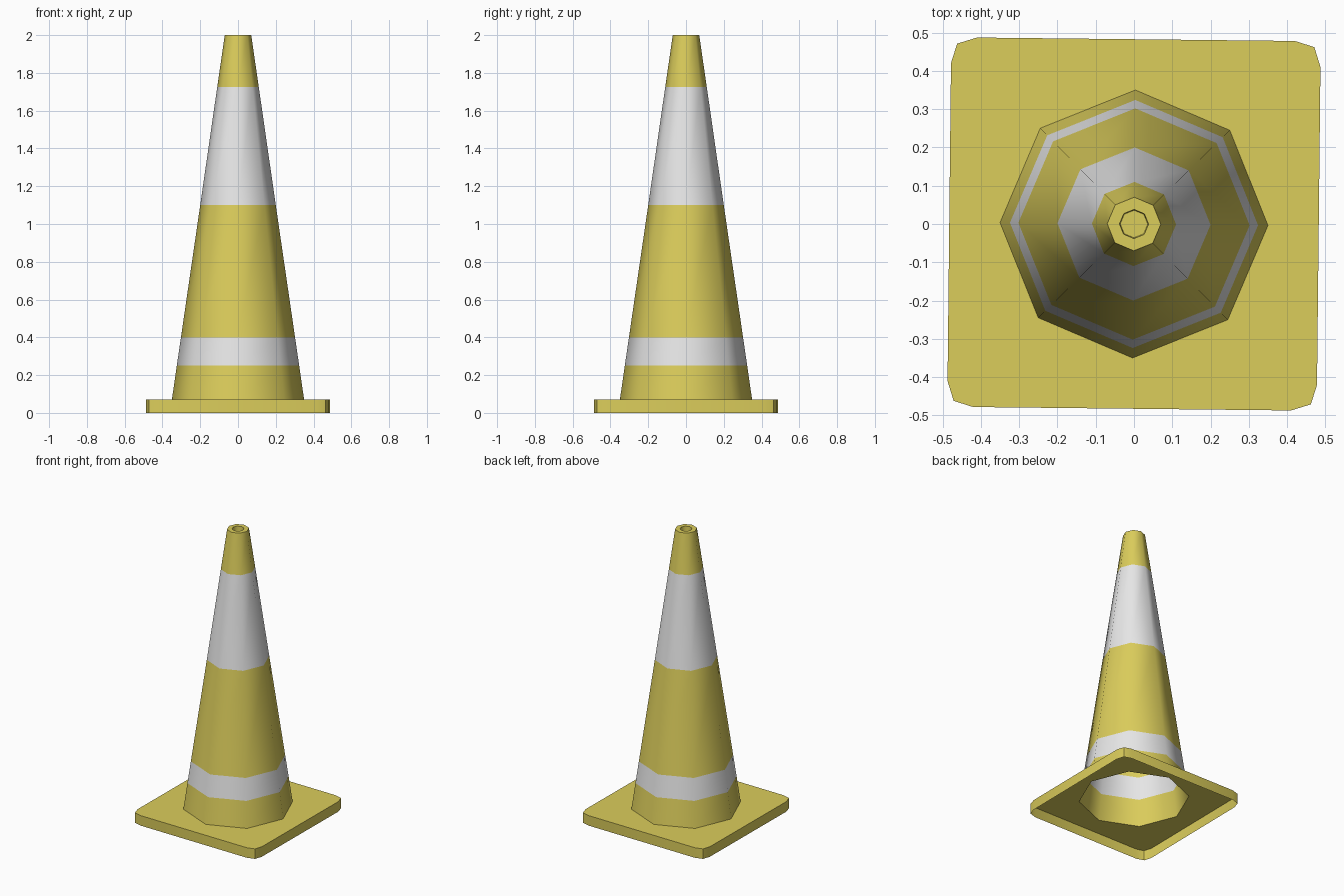
import bpy, bmesh, math

if "Cube" in bpy.data.objects:
    bpy.data.objects.remove(bpy.data.objects["Cube"])

TURN = math.radians(-0.6)   # the whole model sits very slightly turned


def material(name, rgb):
    m = bpy.data.materials.new(name)
    m.diffuse_color = (*rgb, 1)
    m.use_nodes = True
    m.node_tree.nodes["Principled BSDF"].inputs["Base Color"].default_value = m.diffuse_color
    return m


yellow = material("yellow plastic", (0.71, 0.61, 0.105))
white = material("white band", (0.8, 0.8, 0.8))


def finish(bm, name, mats):
    mesh = bpy.data.meshes.new(name)
    for f in bm.faces:
        f.smooth = True
    bm.to_mesh(mesh)
    bm.free()
    mesh.set_sharp_from_angle(angle=math.radians(50))
    for m in mats:
        mesh.materials.append(m)
    ob = bpy.data.objects.new(name, mesh)
    bpy.context.collection.objects.link(ob)
    return ob


def octagon(bm, r, z):
    return [bm.verts.new((r * math.cos(TURN + k * math.pi / 4),
                          r * math.sin(TURN + k * math.pi / 4), z)) for k in range(8)]


# Cone: open eight-sided shell with bands, flat rim and a small recess on top
bm = bmesh.new()
profile = [(0.35, 0.07), (0.324, 0.25), (0.302, 0.40), (0.2, 1.10), (0.11, 1.725),
           (0.07, 2.0), (0.038, 2.0), (0.036, 1.96)]
rings = [octagon(bm, r, z) for r, z in profile]
for i, (a, b) in enumerate(zip(rings, rings[1:])):
    for k in range(8):
        n = (k + 1) % 8
        f = bm.faces.new((a[k], a[n], b[n], b[k]))
        f.material_index = 1 if i in (1, 3) else 0
bm.faces.new(rings[-1])
finish(bm, "cone", [yellow, white])

# Base: thin-walled square plate, rounded corners, open below and under the cone
bm = bmesh.new()
corner = [(0.487, 0.41), (0.471, 0.462), (0.42, 0.478)]
outline = []
for q in range(4):
    for x, y in corner:
        for _ in range(q):
            x, y = -y, x
        outline.append((x, y))
top = [bm.verts.new((x, y, 0.07)) for x, y in outline]
low = [bm.verts.new((x, y, 0.0)) for x, y in outline]
hole = octagon(bm, 0.35, 0.07)
for k in range(12):
    n = (k + 1) % 12
    bm.faces.new((low[k], low[n], top[n], top[k]))
for q in range(4):
    a, b, c = top[3 * q:3 * q + 3]
    o1, o2, o3 = (hole[(2 * q + j) % 8] for j in (1, 2, 3))
    bm.faces.new((o1, a, b, c))
    d = top[(3 * q + 3) % 12]
    bm.faces.new((o1, c, o2))
    bm.faces.new((o2, c, d))
    bm.faces.new((o2, d, o3))
finish(bm, "base", [yellow])
